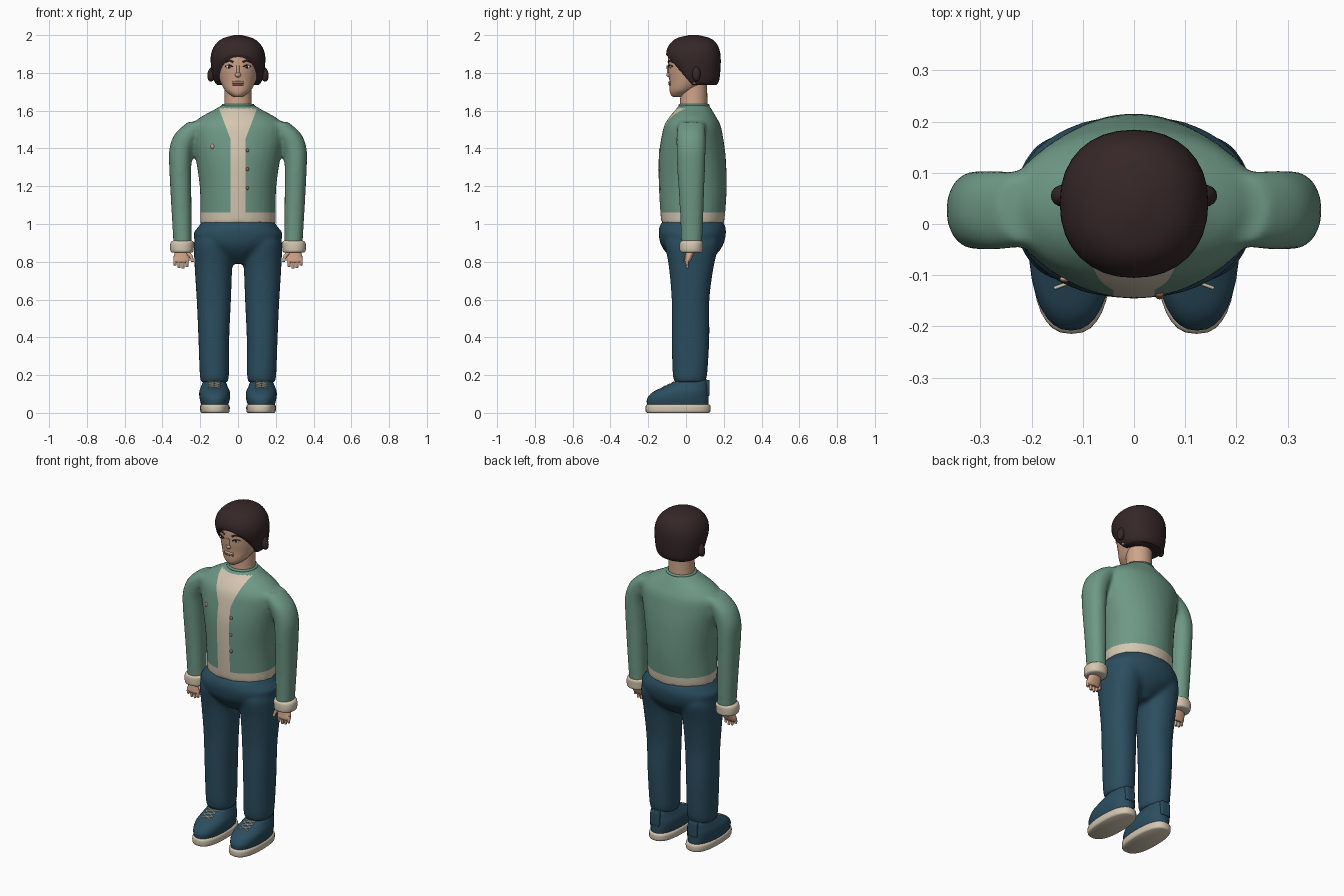
import bpy, bmesh
from math import cos, sin, pi, copysign
from mathutils import Matrix, Vector

if "Cube" in bpy.data.objects:
    bpy.data.objects.remove(bpy.data.objects["Cube"])


def material(name, *rgb):
    m = bpy.data.materials.new(name)
    m.use_nodes = True
    m.diffuse_color = (*rgb, 1)
    bsdf = next(n for n in m.node_tree.nodes if n.type == 'BSDF_PRINCIPLED')
    bsdf.inputs["Base Color"].default_value = (*rgb, 1)
    return m


GREEN = material("jacket green", .155, .315, .235)
CREAM = material("cream", .66, .57, .44)
DENIM = material("denim blue", .024, .075, .115)
HAIR = material("dark brown hair", .037, .02, .021)
SKIN = material("skin", .62, .37, .25)
LIP = material("lip pink", .42, .18, .13)
COPPER = material("copper", .38, .13, .07)
WHITE = material("eye white", .75, .7, .65)
SIDES = (("left", 1), ("right", -1))


def finish(ob, mat):
    ob.data.materials.append(mat)
    bpy.ops.object.select_all(action='DESELECT')
    ob.select_set(True)
    bpy.context.view_layer.objects.active = ob
    bpy.ops.object.shade_smooth_by_angle(angle=.8)
    return ob


def add(name, mesh, mat):
    ob = bpy.data.objects.new(name, mesh)
    bpy.context.collection.objects.link(ob)
    return finish(ob, mat)


def spline(rows, steps=4):
    """Smooth curve through the given rows of numbers."""
    out = []
    for i in range(len(rows) - 1):
        a, b, c, d = (rows[min(max(i + k, 0), len(rows) - 1)] for k in (-1, 0, 1, 2))
        for s in range(steps):
            t = s / steps
            out.append([q + .5 * t * (r - p + t * (2*p - 5*q + 4*r - w + t * (3*(q - r) + w - p)))
                        for p, q, r, w in zip(a, b, c, d)])
    return out + [rows[-1]]


def loft_data(rings, side=1, power=2.2, n=32):
    """Rings are (z, centre x, centre y, radius x, radius y), listed upwards."""
    verts, faces = [], []
    rows = spline(rings)
    for z, cx, cy, rx, ry in rows:
        for k in range(n):
            c, s = cos(2 * pi * k / n), sin(2 * pi * k / n)
            verts.append((side * cx + rx * copysign(abs(c) ** (2 / power), c),
                          cy + ry * copysign(abs(s) ** (2 / power), s), z))
    for j in range(len(rows) - 1):
        for k in range(n):
            a, b = j * n + k, j * n + (k + 1) % n
            faces.append((a, b, b + n, a + n))
    faces.append(tuple(reversed(range(n))))
    faces.append(tuple(range(len(verts) - n, len(verts))))
    return verts, faces


def loft(name, rings, mat, side=1, power=2.2):
    mesh = bpy.data.meshes.new(name)
    mesh.from_pydata(*[loft_data(rings, side, power)[i] if i < 2 else [] for i in (0, 2, 1)])
    return add(name, mesh, mat)


def blend(name, lofts, mat, voxel=.011):
    """Fuse overlapping lofts into one soft garment."""
    verts, faces = [], []
    for v, f in lofts:
        faces += [tuple(i + len(verts) for i in face) for face in f]
        verts += v
    mesh = bpy.data.meshes.new(name)
    mesh.from_pydata(verts, [], faces)
    ob = bpy.data.objects.new(name, mesh)
    bpy.context.collection.objects.link(ob)
    remesh = ob.modifiers.new("fuse", 'REMESH')
    remesh.mode, remesh.voxel_size = 'VOXEL', voxel
    soft = ob.modifiers.new("soften", 'SMOOTH')
    soft.factor, soft.iterations = .5, 8
    fused = bpy.data.meshes.new_from_object(ob.evaluated_get(bpy.context.evaluated_depsgraph_get()))
    ob.modifiers.clear()
    ob.data = fused
    ob.data.materials.clear()
    return finish(ob, mat)


def ball(name, centre, radii, mat, turn=0):
    bm = bmesh.new()
    bmesh.ops.create_uvsphere(bm, u_segments=16, v_segments=10, radius=1)
    bm.transform(Matrix.Translation(centre) @ Matrix.Rotation(turn, 4, 'Y') @ Matrix.Diagonal((*radii, 1)))
    mesh = bpy.data.meshes.new(name)
    bm.to_mesh(mesh)
    bm.free()
    return add(name, mesh, mat)


def tube(name, points, radius, mat, taper=1):
    curve = bpy.data.curves.new(name, 'CURVE')
    curve.dimensions, curve.bevel_depth, curve.bevel_resolution = '3D', radius, 2
    curve.use_fill_caps = True
    path = spline([tuple(p) for p in points], 3)
    s = curve.splines.new('POLY')
    s.points.add(len(path) - 1)
    for i, p in enumerate(path):
        s.points[i].co = (*p, 1)
        s.points[i].radius = 1 + (taper - 1) * i / (len(path) - 1)
    s.use_smooth = True
    curve.materials.append(mat)
    ob = bpy.data.objects.new(name, curve)
    bpy.context.collection.objects.link(ob)
    return ob


def on_front(ob, x, z):
    hit, p, _, _ = ob.ray_cast(Vector((x, -1, z)), Vector((0, 1, 0)))
    return p if hit else Vector((x, -.1, z))


# Jacket: torso and sleeves fused, then cut for the hem and the open front
torso = [(1.0, 0, .035, .2, .165), (1.06, 0, .036, .2, .172), (1.2, 0, .036, .203, .18),
         (1.35, 0, .033, .225, .178), (1.45, 0, .033, .245, .165), (1.52, 0, .034, .245, .15),
         (1.565, 0, .036, .2, .125), (1.6, 0, .04, .135, .1), (1.63, 0, .043, .085, .08)]
sleeve = [(.88, .293, .03, .048, .055), (1.1, .3, .03, .054, .064), (1.3, .306, .027, .058, .074),
          (1.4, .3, .027, .063, .077), (1.48, .262, .027, .07, .077), (1.54, .2, .03, .065, .07)]
jacket = blend("jacket", [loft_data(torso, power=2)] + [loft_data(sleeve, s) for _, s in SIDES], GREEN)
jacket.data.materials.append(CREAM)
bm = bmesh.new()
bm.from_mesh(jacket.data)
for co, no in (((0, 0, 1.06), (0, 0, 1)), ((.04, 0, 0), (1, 0, 0)), ((-.04, 0, 0), (1, 0, 0)),
               ((.04, 0, 1.45), (.16, 0, -.06)), ((-.04, 0, 1.45), (.16, 0, .06))):
    bmesh.ops.bisect_plane(bm, geom=bm.verts[:] + bm.edges[:] + bm.faces[:], plane_co=co, plane_no=no)
for f in bm.faces:
    x, y, z = f.calc_center_median()
    hem = z < 1.06 and abs(x) < .225
    shirt = y < .02 and abs(x) < .04 + max(0, z - 1.45) * .375 and z < 1.612
    f.material_index = int(hem or shirt)
bm.to_mesh(jacket.data)
bm.free()

# Trousers: hips and legs fused
hips = [(.79, 0, .03, .05, .07), (.84, 0, .032, .13, .13), (.89, 0, .032, .21, .165), (.945, 0, .033, .237, .178),
        (.985, 0, .034, .21, .175), (1.015, 0, .035, .19, .158)]
leg = [(.16, .125, .02, .07, .08), (.21, .125, .021, .078, .092), (.4, .128, .024, .082, .1),
       (.6, .128, .024, .091, .1), (.78, .13, .028, .1, .12), (.9, .125, .032, .108, .145),
       (.94, .12, .033, .09, .13)]
blend("trousers", [loft_data(hips)] + [loft_data(leg, s) for _, s in SIDES], DENIM)

# Neck, head and hair
loft("neck", [(1.58, 0, .04, .078, .076), (1.65, 0, .041, .072, .072), (1.78, 0, .042, .07, .07)], SKIN, power=2)
head = loft("head", [(1.672, 0, -.04, .022, .028), (1.685, 0, -.033, .042, .048), (1.71, 0, -.015, .07, .072),
                     (1.76, 0, .02, .096, .108), (1.82, 0, .035, .11, .13), (1.9, 0, .04, .115, .132),
                     (1.96, 0, .04, .08, .1)], SKIN, power=2)
hair = loft("hair", [(1.735, 0, .065, .108, .095), (1.755, 0, .062, .125, .112), (1.8, 0, .053, .137, .128),
                     (1.87, 0, .041, .145, .143), (1.92, 0, .038, .137, .14), (1.96, 0, .039, .112, .119),
                     (1.985, 0, .04, .075, .085), (2.0, 0, .04, .02, .025)], HAIR)
bm = bmesh.new()
bm.from_mesh(hair.data)
bmesh.ops.bisect_plane(bm, geom=bm.verts[:] + bm.edges[:] + bm.faces[:], plane_co=(0, 0, 1.775),
                       plane_no=(0, 1.15, 1), clear_inner=True)
bmesh.ops.holes_fill(bm, edges=[e for e in bm.edges if e.is_boundary])
bm.to_mesh(hair.data)
bm.free()

# Face
bpy.context.view_layer.update()
ball("nose", on_front(head, 0, 1.79) + Vector((0, .004, 0)), (.016, .016, .014), SKIN)
tube("nose_bridge", [on_front(head, 0, z) + Vector((0, .003, 0)) for z in (1.84, 1.815, 1.79)], .01, SKIN)
for z, r in ((1.75, .006), (1.741, .007)):
    tube("lip", [on_front(head, x, z) for x in (-.028, -.012, 0, .012, .028)], r, LIP if z < 1.75 else SKIN)
tube("mouth_line", [on_front(head, x, 1.747) - Vector((0, .004, 0)) for x in (-.03, 0, .03)], .003, LIP)
for side, s in SIDES:
    eye = on_front(head, s * .047, 1.832)
    ball(side + "_eye", eye, (.017, .005, .008), WHITE)
    ball(side + "_iris", eye - Vector((0, .003, 0)), (.007, .004, .007), HAIR)
    tube(side + "_eyelid", [on_front(head, s * x, z) - Vector((0, .003, 0))
                            for x, z in ((.028, 1.832), (.045, 1.841), (.067, 1.834))], .003, HAIR)
    tube(side + "_eyebrow", [on_front(head, s * x, z) for x, z in ((.025, 1.857), (.045, 1.865), (.072, 1.856))],
         .005, HAIR)
    ball(side + "_ear", (s * .112, .045, 1.775), (.012, .022, .035), SKIN)
    ball(side + "_hair_tuft", (s * .137, .055, 1.795), (.024, .022, .042), HAIR, -s * .25)

# Collar band, buttons and pin
tube("collar", [(.079 * cos(a * pi / 12), .042 + .075 * sin(a * pi / 12), 1.628) for a in range(25)], .008, GREEN)
for z in (1.39, 1.29, 1.19):
    ball("button", on_front(jacket, .05, z), (.009, .007, .009), COPPER)
ball("pin", on_front(jacket, -.135, 1.41), (.01, .006, .013), SKIN)

# Cuffs and hands
for side, s in SIDES:
    loft(side + "_cuff", [(.848, .297, .028, .05, .05), (.855, .297, .028, .06, .06), (.88, .297, .028, .063, .062),
                          (.903, .295, .029, .061, .061), (.912, .294, .03, .05, .052)], CREAM, s)
    loft(side + "_palm", [(.795, .3, .008, .03, .012), (.805, .3, .009, .042, .017), (.83, .298, .016, .042, .021),
                          (.87, .296, .026, .032, .027)], SKIN, s)
    for i, tip in enumerate((.774, .765, .768, .782)):
        x = .268 + i * .021
        tube(side + "_finger", [(s * x, .01, .82), (s * (x + .003), .004, .795), (s * (x + .002), .008, tip)],
             .011, SKIN, .65)
    tube(side + "_thumb", [(s * .272, .012, .85), (s * .25, .002, .83), (s * .241, -.006, .8)], .012, SKIN, .65)

# Shoes
for side, s in SIDES:
    loft(side + "_sole", [(0, .122, -.042, .07, .163), (.008, .122, -.042, .077, .171), (.035, .122, -.042, .078, .172),
                          (.045, .122, -.042, .071, .165)], CREAM, s, 2.5)
    shoe = loft(side + "_shoe", [(.04, .123, -.043, .07, .163), (.075, .123, -.043, .08, .163),
                                 (.11, .124, -.028, .081, .148), (.14, .125, .002, .07, .116),
                                 (.165, .125, .026, .06, .088), (.185, .125, .033, .05, .07)], DENIM, s, 2.3)
    loft(side + "_heel_tab", [(.09, .125, .108, .026, .014), (.1, .125, .108, .03, .017), (.165, .125, .108, .03, .017),
                              (.175, .125, .108, .025, .013)], DENIM, s, 5)
    bpy.context.view_layer.update()
    for i in range(3):
        y = -.07 - i * .022
        for d in (1, -1):
            row = []
            for t in (-1, -.4, .4, 1):
                hit, p, _, _ = shoe.ray_cast(Vector((s * .125 + t * .03, y + d * t * .011, 1)), Vector((0, 0, -1)))
                if hit:
                    row.append(p)
            if len(row) > 1:
                tube(side + "_lace", row, .0035, CREAM)
